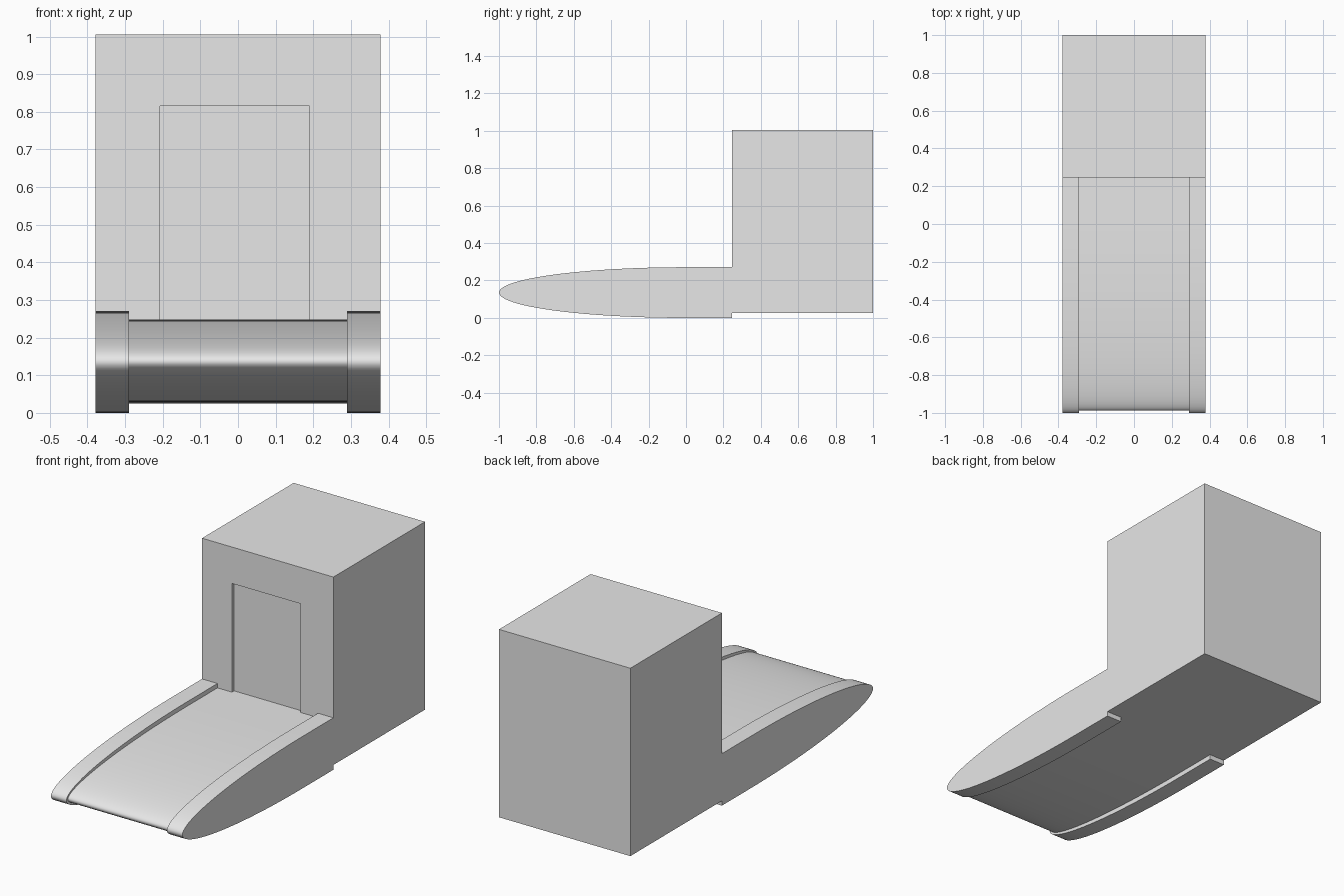
import bpy, bmesh, math

if "Cube" in bpy.data.objects:
    bpy.data.objects.remove(bpy.data.objects["Cube"], do_unlink=True)

HALF_W = 0.379     # half width of the whole model
RAIL_IN = 0.29     # inner side of the rails
FACE_Y = 0.245     # front wall of the cabin
BASE_Z = 0.025     # underside of cabin and ramp
RAMP_TOP = 0.248

grey = bpy.data.materials.new("light_grey")
grey.use_nodes = True
colour = (0.8, 0.8, 0.8, 1)
grey.diffuse_color = colour
grey.node_tree.nodes["Principled BSDF"].inputs["Base Color"].default_value = colour


def finish(name, bm, smooth=False):
    bmesh.ops.recalc_face_normals(bm, faces=bm.faces)
    mesh = bpy.data.meshes.new(name)
    bm.to_mesh(mesh)
    bm.free()
    obj = bpy.data.objects.new(name, mesh)
    bpy.context.collection.objects.link(obj)
    mesh.materials.append(grey)
    if smooth:
        bpy.ops.object.select_all(action='DESELECT')
        obj.select_set(True)
        bpy.context.view_layer.objects.active = obj
        bpy.ops.object.shade_smooth_by_angle(angle=math.radians(35))
    return obj


def wedge(name, x0, x1, length, z0, z1, steps=48):
    """Half-ellipse nose with a straight tail, extruded along x."""
    mid, half = (z0 + z1) / 2, (z1 - z0) / 2
    profile = [(FACE_Y, z0)]
    for i in range(steps + 1):
        a = math.pi * i / steps
        profile.append((-length * math.sin(a), mid - half * math.cos(a)))
    profile.append((FACE_Y, z1))
    bm = bmesh.new()
    face = bm.faces.new([bm.verts.new((x0, y, z)) for y, z in profile])
    side = bmesh.ops.extrude_face_region(bm, geom=[face])["geom"]
    verts = [v for v in side if isinstance(v, bmesh.types.BMVert)]
    bmesh.ops.translate(bm, verts=verts, vec=(x1 - x0, 0, 0))
    return finish(name, bm, smooth=True)


# Ramp deck and its two raised side rails
wedge("ramp_deck", -RAIL_IN, RAIL_IN, 0.988, BASE_Z, RAMP_TOP)
wedge("left_rail", RAIL_IN, HALF_W, 1.0, 0, 0.271)
wedge("right_rail", -HALF_W, -RAIL_IN, 1.0, 0, 0.271)

# Cabin block
TOP_Z = 1.005
bm = bmesh.new()
bmesh.ops.create_cube(bm, size=1)
bmesh.ops.scale(bm, verts=bm.verts, vec=(HALF_W * 2, 1 - FACE_Y, TOP_Z - BASE_Z))
bmesh.ops.translate(bm, verts=bm.verts,
                    vec=(0, (1 + FACE_Y) / 2, (TOP_Z + BASE_Z) / 2))

# Doorway recess, cut into the front wall
x0, x1, z0, z1 = -0.207, 0.19, RAMP_TOP, 0.815
for point, normal in (((x0, 0, 0), (1, 0, 0)), ((x1, 0, 0), (1, 0, 0)),
                      ((0, 0, z0), (0, 0, 1)), ((0, 0, z1), (0, 0, 1))):
    bmesh.ops.bisect_plane(bm, geom=bm.verts[:] + bm.edges[:] + bm.faces[:],
                           plane_co=point, plane_no=normal)
bm.normal_update()
for face in bm.faces[:]:
    c = face.calc_center_median()
    if abs(c.y - FACE_Y) < 0.001 and x0 < c.x < x1 and z0 < c.z < z1:
        door = bmesh.ops.extrude_discrete_faces(bm, faces=[face])["faces"][0]
        bmesh.ops.translate(bm, verts=door.verts, vec=(0, 0.018, 0))
        break
finish("cabin", bm)
